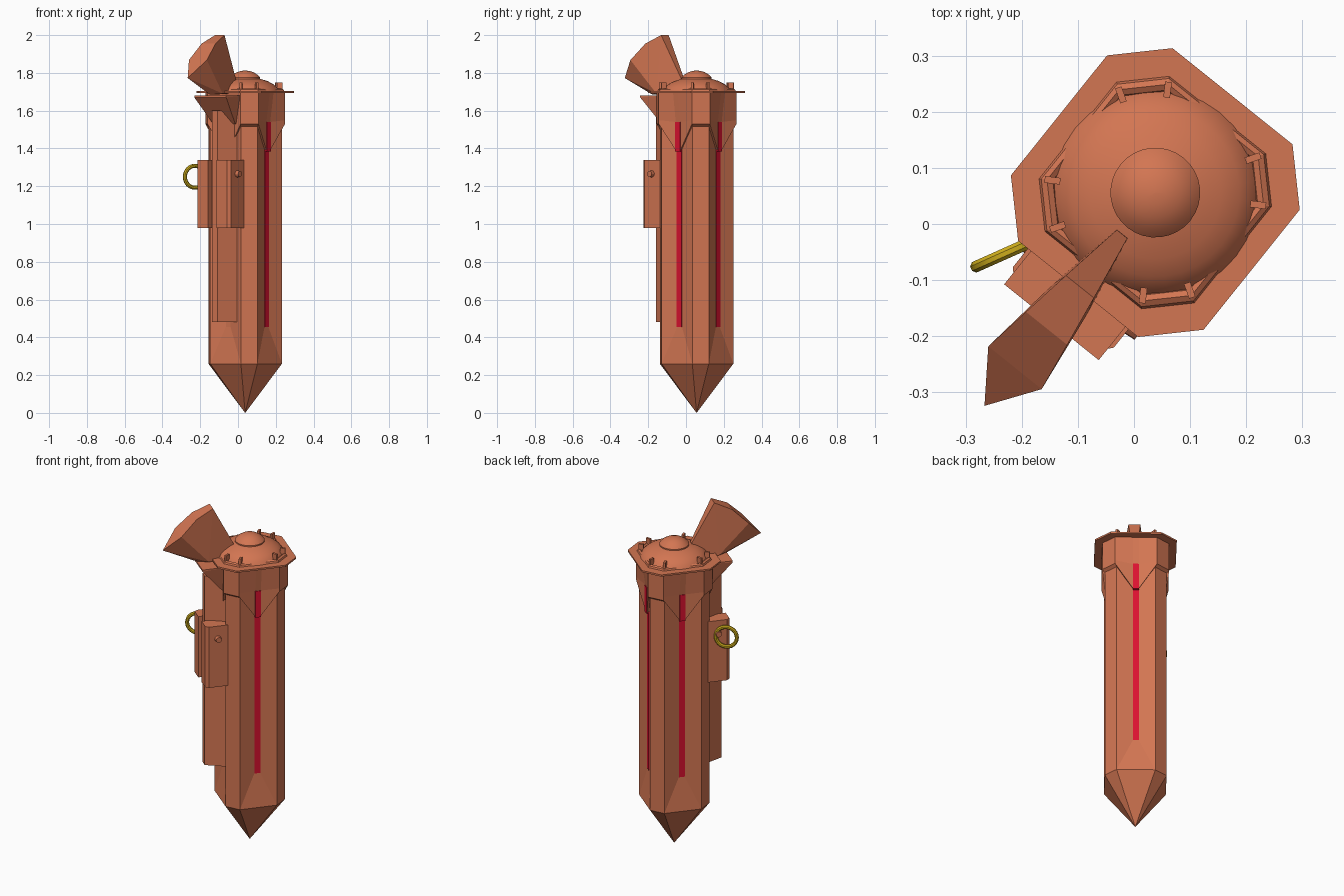
import bpy, bmesh, math
from mathutils import Matrix

if "Cube" in bpy.data.objects:
    bpy.data.objects.remove(bpy.data.objects["Cube"])

# Everything is modelled square to the axes, then turned about the shaft
PLACE = Matrix.Translation((0.038, 0.056, 0)) @ Matrix.Rotation(math.radians(-38.7), 4, 'Z')


def material(name, rgb):
    m = bpy.data.materials.new(name)
    m.diffuse_color = (*rgb, 1)
    m.use_nodes = True
    m.node_tree.nodes["Principled BSDF"].inputs["Base Color"].default_value = m.diffuse_color
    return m


COPPER = material("copper", (0.65, 0.18, 0.085))
RED = material("red", (0.72, 0.006, 0.03))
GOLD = material("gold", (0.62, 0.42, 0.012))


def finish(name, bm, mat=COPPER, smooth=False):
    bmesh.ops.recalc_face_normals(bm, faces=bm.faces)
    bm.transform(PLACE)
    me = bpy.data.meshes.new(name)
    bm.to_mesh(me)
    bm.free()
    me.materials.append(mat)
    ob = bpy.data.objects.new(name, me)
    bpy.context.collection.objects.link(ob)
    if smooth:
        bpy.ops.object.select_all(action='DESELECT')
        ob.select_set(True)
        bpy.context.view_layer.objects.active = ob
        bpy.ops.object.shade_smooth_by_angle(angle=math.radians(30))
    return ob


def loft(name, rings, closed=False, smooth=False, mat=COPPER):
    bm = bmesh.new()
    vs = [[bm.verts.new(p) for p in r] for r in rings]
    n = len(vs[0])
    pairs = list(zip(vs, vs[1:])) + ([(vs[-1], vs[0])] if closed else [])
    for a, b in pairs:
        for i in range(n):
            j = (i + 1) % n
            bm.faces.new((a[i], a[j], b[j], b[i]))
    if not closed:
        bm.faces.new(vs[0])
        bm.faces.new(vs[-1])
    bmesh.ops.remove_doubles(bm, verts=bm.verts, dist=1e-5)
    return finish(name, bm, mat, smooth)


def hull(name, pts, mat=COPPER):
    bm = bmesh.new()
    for p in pts:
        bm.verts.new(p)
    r = bmesh.ops.convex_hull(bm, input=bm.verts)
    junk = set(r["geom_interior"]) | set(r["geom_unused"])
    bmesh.ops.delete(bm, geom=[g for g in junk if isinstance(g, bmesh.types.BMVert)], context='VERTS')
    bmesh.ops.dissolve_limit(bm, angle_limit=0.02, verts=bm.verts, edges=bm.edges)
    return finish(name, bm, mat)


def prism(name, outline, z0, z1, mat=COPPER):
    return loft(name, [[(x, y, z) for x, y in outline] for z in (z0, z1)], mat=mat)


def box(name, x0, x1, y0, y1, z0, z1, turn=0, mat=COPPER):
    c, s = math.cos(turn), math.sin(turn)
    o = [(x0, y0), (x1, y0), (x1, y1), (x0, y1)]
    return prism(name, [(x * c - y * s, x * s + y * c) for x, y in o], z0, z1, mat)


def turned(pts):
    # repeat one side's points around the four sides
    out = []
    for c, s in ((1, 0), (0, 1), (-1, 0), (0, -1)):
        out += [(x * c - y * s, x * s + y * c, z) for x, y, z in pts]
    return out


def grooved(a, b, depth, z, zm=None, w=0.016):
    zm = z if zm is None else zm
    return turned([(a, -b, z), (depth, -w, zm), (depth, w, zm), (a, b, z)])


def octagon(k, z):
    return turned([(0.22 * k, -0.137 * k, z), (0.22 * k, 0.137 * k, z)])


# Shaft with pointed foot and grooved broad sides
A, B = 0.166, 0.104
loft("shaft", [grooved(A * .001, B * .001, A * .001, 0, w=.00001),
               grooved(A, B, A, 0.26),
               grooved(A, B, 0.144, 0.26, 0.455),
               grooved(A, B, 0.144, 1.70)])

# Collar with V-shaped lower edge
C, D = 0.18, 0.113
loft("collar", [grooved(0.15, 0.09, 0.13, 1.50, 1.40),
                grooved(C, D, 0.157, 1.53, 1.39),
                grooved(C, D, 0.157, 1.55, 1.54),
                grooved(C, D, C, 1.70)])

# Red strips on three sides
for i in range(3):
    t = i * math.pi / 2
    box("light_strip", 0.135, 0.148, -0.016, 0.016, 0.455, 1.53, t, RED)
    box("light_strip_upper", 0.14, 0.161, -0.016, 0.016, 1.385, 1.54, t, RED)

# Lid plate, raised rim and pegs
loft("lid_plate", [octagon(1, 1.693), octagon(1, 1.703)])
loft("lid_rim", [octagon(.81, 1.70), octagon(.79, 1.712), octagon(.75, 1.718),
                 octagon(.71, 1.712), octagon(.69, 1.70)], closed=True)
for x, y, _ in octagon(.72, 0):
    t, r = math.atan2(y, x), math.hypot(x, y)
    box("peg", r - 0.016, r + 0.012, -0.006, 0.006, 1.70, 1.748, t)

# Dome with central cap
profile = [(.185, 1.70), (.172, 1.722), (.15, 1.74), (.118, 1.757), (.08, 1.768), (.08, 1.775),
           (.066, 1.79), (.045, 1.803), (.02, 1.811), (.00001, 1.812)]
loft("dome", [[(r * math.cos(i * math.tau / 32), r * math.sin(i * math.tau / 32), z)
               for i in range(32)] for r, z in profile], smooth=True)

# Sloped hood at the front
hull("hood", [(s * x, y, z) for s in (-1, 1) for x, y, z in
              ((.108, -.296, 1.68), (.108, -.14, 1.68), (.108, -.296, 1.67),
               (.075, -.178, 1.53), (.075, -.14, 1.53))])

# Long front ridge
prism("front_ridge", [(-.078, -.14), (-.02, -.258), (.02, -.258), (.078, -.14)], 0.48, 1.60)

# Paired side housings with round studs
for s in (-1, 1):
    prism("housing", [(s * x, y) for x, y in
                      ((.115, -.14), (.115, -.262), (.10, -.279), (.03, -.279), (.03, -.14))], 0.98, 1.34)
    bm = bmesh.new()
    bmesh.ops.create_cone(bm, cap_ends=True, segments=12, radius1=.019, radius2=.016, depth=.03,
                          matrix=Matrix.Translation((s * .12, -.212, 1.265))
                          @ Matrix.Rotation(s * math.pi / 2, 4, 'Y'))
    finish("stud", bm)

# Gold ring hanging on the left stud
centre = PLACE.inverted() @ Matrix.Translation((-0.228, -0.052, 1.25))
spin = Matrix.Rotation(math.radians(24), 4, 'Z')
R, r, rings = 0.058, 0.011, []
for i in range(24):
    a = i * math.tau / 24
    ring = []
    for j in range(8):
        b = (j + .5) * math.tau / 8
        d = R + r * math.cos(b)
        v = Matrix.Translation((d * math.cos(a), r * math.sin(b), d * math.sin(a)))
        ring.append((centre @ spin @ v).translation)
    rings.append(ring)
loft("pull_ring", rings, closed=True, smooth=True, mat=GOLD)

# Raised wedge-shaped fin over the hood
hull("fin", [(s * x, y, z) for s in (-1, 1) for x, y, z in
             ((.032, -.215, 2.0), (.047, -.31, 1.955), (.061, -.40, 1.868),
              (.012, -.095, 1.77), (.012, -.09, 1.69), (.04, -.24, 1.69))]
     + [(0, -.487, 1.773), (0, -.30, 1.685)])
